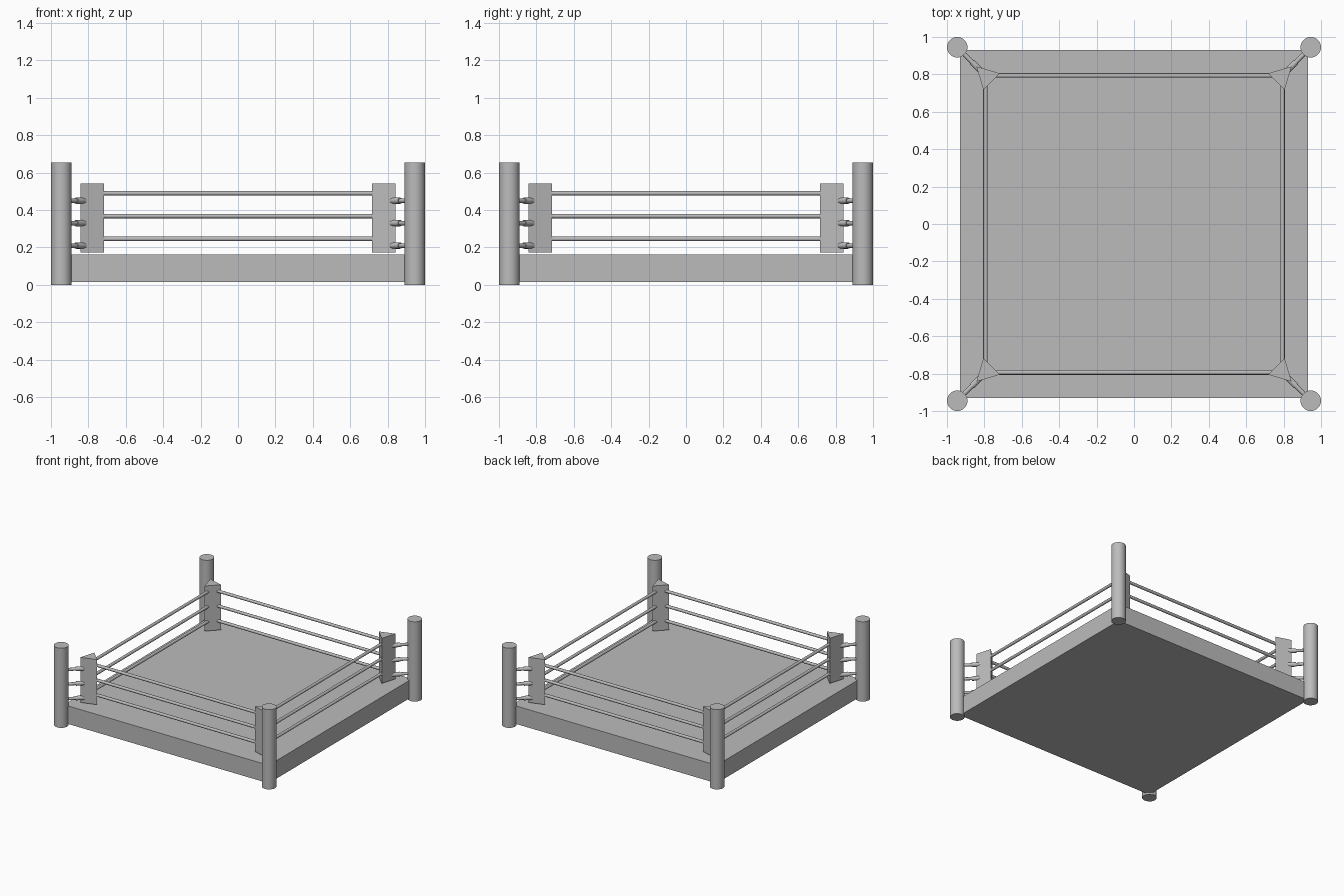
import bpy, bmesh, math
from mathutils import Vector

cube = bpy.data.objects.get("Cube")
if cube:
    bpy.data.objects.remove(cube, do_unlink=True)

grey = bpy.data.materials.new("plain grey")
grey.use_nodes = True
colour = (0.5, 0.5, 0.5, 1)
grey.diffuse_color = colour
grey.node_tree.nodes["Principled BSDF"].inputs["Base Color"].default_value = colour


def finish(obj, name, smooth=False):
    obj.name = name
    obj.data.materials.append(grey)
    if smooth:
        bpy.ops.object.select_all(action="DESELECT")
        obj.select_set(True)
        bpy.context.view_layer.objects.active = obj
        bpy.ops.object.shade_smooth_by_angle(angle=math.radians(40))
    return obj


def rod(name, start, end, radius, sides=12):
    """Cylinder running between two points."""
    a, b = Vector(start), Vector(end)
    bpy.ops.mesh.primitive_cylinder_add(
        vertices=sides, radius=radius, depth=(b - a).length, location=(a + b) / 2,
        rotation=(b - a).to_track_quat("Z", "Y").to_euler())
    return finish(bpy.context.object, name, True)


def prism(name, outline, bottom, top):
    """Flat outline extruded upward."""
    bm = bmesh.new()
    face = bm.faces.new([bm.verts.new((x, y, bottom)) for x, y in outline])
    up = bmesh.ops.extrude_face_region(bm, geom=[face])
    verts = [v for v in up["geom"] if isinstance(v, bmesh.types.BMVert)]
    bmesh.ops.translate(bm, verts=verts, vec=(0, 0, top - bottom))
    bmesh.ops.recalc_face_normals(bm, faces=bm.faces)
    mesh = bpy.data.meshes.new(name)
    bm.to_mesh(mesh)
    bm.free()
    obj = bpy.data.objects.new(name, mesh)
    bpy.context.collection.objects.link(obj)
    return finish(obj, name)


# Platform
half = 0.93
prism("platform", [(-half, -half), (half, -half), (half, half), (-half, half)], 0.015, 0.163)

# Corner posts, triangular pads and turnbuckles
for sy, depth in ((-1, "front"), (1, "back")):
    for sx, side in ((-1, "right"), (1, "left")):
        corner = f"{depth}_{side}"
        rod(f"{corner}_post", (0.945 * sx, 0.945 * sy, 0),
            (0.945 * sx, 0.945 * sy, 0.655), 0.055, 24)
        pad = [(0.843, 0.843), (0.717, 0.805), (0.805, 0.717)]
        prism(f"{corner}_pad", [(x * sx, y * sy) for x, y in pad], 0.172, 0.543)
        for i in range(3):
            z = 0.21 + 0.12 * i
            for part, outer, inner, r in (("link", 0.93, 0.86, 0.012),
                                          ("turnbuckle", 0.867, 0.81, 0.017)):
                rod(f"{corner}_{part}_{i + 1}", (outer * sx, outer * sy, z),
                    (inner * sx, inner * sy, z), r)

# Ropes along the four sides
reach, offset = 0.755, 0.794
for i in range(3):
    z = 0.246 + 0.122 * i
    for s, depth, side in ((-1, "front", "right"), (1, "back", "left")):
        rod(f"{depth}_rope_{i + 1}", (-reach, offset * s, z), (reach, offset * s, z), 0.012)
        rod(f"{side}_rope_{i + 1}", (offset * s, -reach, z), (offset * s, reach, z), 0.012)
